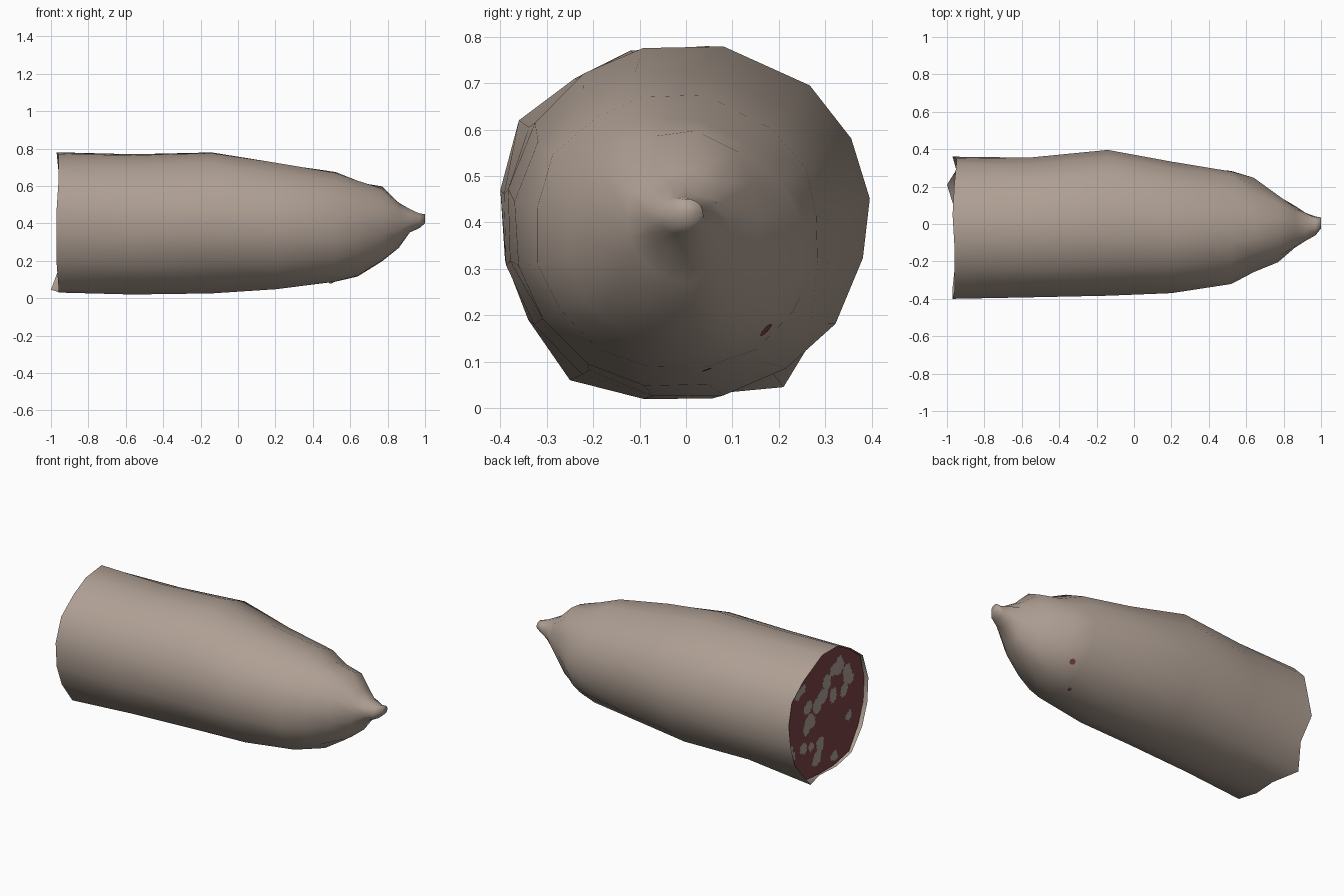
import bpy, bmesh, math, random
from mathutils import Vector, noise
from mathutils.bvhtree import BVHTree

if "Cube" in bpy.data.objects:
    bpy.data.objects.remove(bpy.data.objects["Cube"])

random.seed(4)


def material(name, rgb):
    m = bpy.data.materials.new(name)
    m.diffuse_color = (*rgb, 1)
    m.use_nodes = True
    m.node_tree.nodes["Principled BSDF"].inputs["Base Color"].default_value = m.diffuse_color
    return m


SKIN = material("casing beige", (0.43, 0.35, 0.295))
MEAT = material("meat red", (0.20, 0.055, 0.058))
FAT = material("fat cream", (0.40, 0.35, 0.30))


def add_object(name, bm, mats, smooth):
    me = bpy.data.meshes.new(name)
    bm.to_mesh(me)
    ob = bpy.data.objects.new(name, me)
    bpy.context.collection.objects.link(ob)
    for m in mats:
        me.materials.append(m)
    for p in me.polygons:
        p.use_smooth = smooth
    return ob


# Ragged rim of the casing at the cut end (x, y, z)
RIM = [(-.95, .35, .45), (-.95, .32, .58), (-.96, .22, .68), (-.97, .05, .78),
       (-.96, -.12, .77), (-.96, -.24, .71), (-.96, -.36, .62), (-.97, -.40, .47),
       (-.97, -.39, .32), (-.97, -.34, .19), (-.96, -.25, .06), (-.96, -.10, .03),
       (-.95, .05, .03), (-1.0, .21, .045), (-.95, .29, .18), (-.97, .36, .32)]

# Sections along the sausage: x, ymin, ymax, zmin, zmax, unevenness
SECTIONS = [(-.56, -.395, .36, .01, .78, .012), (-.14, -.385, .395, .02, .79, .015),
            (.20, -.37, .33, .04, .73, .02), (.52, -.33, .29, .08, .68, .025),
            (.64, -.265, .24, .12, .63, .045), (.77, -.20, .165, .19, .595, .06),
            (.86, -.13, .10, .27, .515, .09), (.92, -.09, .06, .35, .475, .08),
            (.97, -.06, .04, .375, .455, .05), (1.0, -.025, .035, .40, .45, .0)]

angles = [math.atan2(z - .405, y + .025) for _, y, z in RIM]
n = len(RIM)

# Casing: skin lofted from the open rim to the twisted tip
bm = bmesh.new()
rings = [[bm.verts.new(p) for p in RIM]]
for x, y0, y1, z0, z1, rough in SECTIONS:
    ring = []
    for a in angles:
        k = 1 + random.uniform(-rough, rough)
        ring.append(bm.verts.new((x, (y0 + y1) / 2 + (y1 - y0) / 2 * k * math.cos(a),
                                  (z0 + z1) / 2 + (z1 - z0) / 2 * k * math.sin(a))))
    rings.append(ring)
for a, b in zip(rings, rings[1:]):
    for i in range(n):
        j = (i + 1) % n
        bm.faces.new((a[i], a[j], b[j], b[i]))
bm.faces.new(rings[-1])
bm.normal_update()
tree = BVHTree.FromBMesh(bm)
add_object("casing", bm, [SKIN], True)
bm.free()

# Cut face: fine disc, fat blotches given as circles (y, z, radius)
BLOBS = [(.01, .50, .045), (-.03, .575, .04), (-.09, .625, .035), (-.15, .63, .05),
         (-.22, .58, .035), (-.24, .525, .045), (-.20, .46, .04), (-.09, .47, .04),
         (.154, .49, .04), (.07, .46, .045), (.135, .39, .05), (.17, .355, .035),
         (.20, .62, .025), (.25, .60, .03), (-.24, .29, .03), (.327, .29, .025),
         (.31, .235, .03), (.20, .25, .035), (.12, .235, .025), (.04, .215, .04),
         (.07, .13, .045), (-.10, .09, .03)]


def is_fat(c):
    wobble = .018 * noise.noise(Vector((0, c.y, c.z)) * 16)
    return any(math.hypot(c.y - y, c.z - z) < r + wobble for y, z, r in BLOBS)


bm = bmesh.new()
centre = Vector((-.945, -.02, .405))
outline, SUB, LAYERS = [], 6, 32
for i in range(n):
    p, q = Vector(RIM[i]), Vector(RIM[(i + 1) % n])
    for s in range(SUB):
        v = p.lerp(q, s / SUB)
        v.x = centre.x
        outline.append(centre.lerp(v, .985))
mid = bm.verts.new(centre)
prev = None
for l in range(1, LAYERS + 1):
    ring = [bm.verts.new(centre.lerp(v, l / LAYERS)) for v in outline]
    m = len(ring)
    for i in range(m):
        j = (i + 1) % m
        corners = (mid, ring[j], ring[i]) if prev is None else (prev[i], prev[j], ring[j], ring[i])
        f = bm.faces.new(corners)
        f.material_index = int(is_fat(f.calc_center_median()))
    prev = ring
add_object("cut_meat_face", bm, [MEAT, FAT], False)
bm.free()

# Small spots where the meat shows through the casing
for i, (target, r) in enumerate([((.58, .16, .18), .018), ((.50, .05, .07), .012)]):
    loc, nor, _, _ = tree.find_nearest(Vector(target))
    bm = bmesh.new()
    bmesh.ops.create_circle(bm, cap_ends=True, segments=7, radius=r)
    ob = add_object(f"meat_spot_{i + 1}", bm, [MEAT], False)
    bm.free()
    ob.location = loc + nor * .004
    ob.rotation_mode = 'QUATERNION'
    ob.rotation_quaternion = nor.to_track_quat('Z', 'Y')
